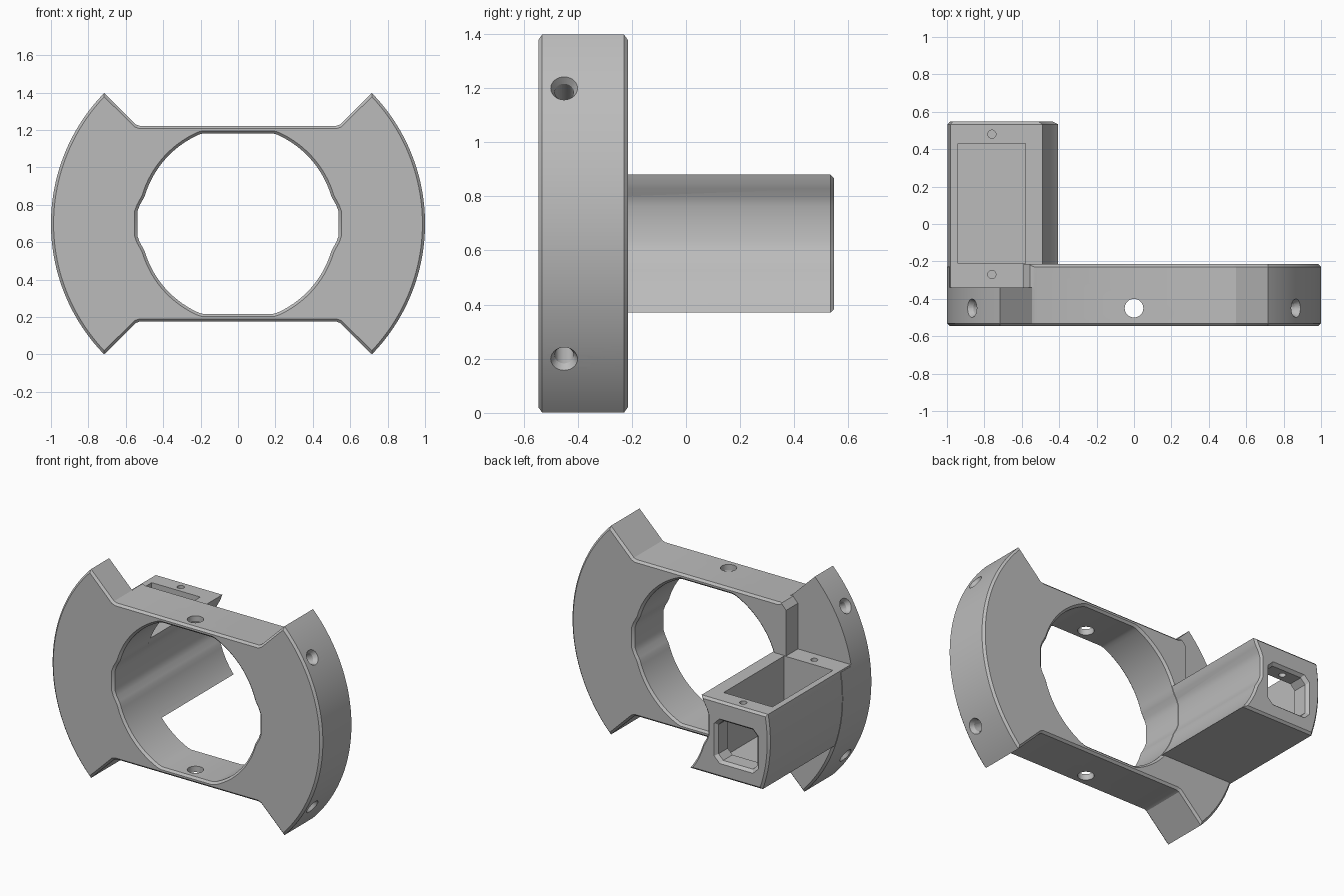
import bpy, bmesh
from math import sin, cos, radians
from mathutils import Vector

if "Cube" in bpy.data.objects:
    bpy.data.objects.remove(bpy.data.objects["Cube"])

MID = 0.699            # height of the ring axis
FRONT, BACK = -0.545, -0.215
ARM_END = 0.547
CHAMFER = 0.014

grey = bpy.data.materials.new("plain grey")
grey.use_nodes = True
grey.diffuse_color = (0.5, 0.5, 0.5, 1)
grey.node_tree.nodes["Principled BSDF"].inputs["Base Color"].default_value = (0.5, 0.5, 0.5, 1)


def finish(bm, name):
    bmesh.ops.recalc_face_normals(bm, faces=bm.faces)
    mesh = bpy.data.meshes.new(name)
    bm.to_mesh(mesh)
    bm.free()
    mesh.materials.append(grey)
    obj = bpy.data.objects.new(name, mesh)
    bpy.context.collection.objects.link(obj)
    return obj


def loft(name, profile, stations, centre=(0, MID), chamfer_at=()):
    """Solid through scaled copies of an x-z profile at (y, scale) stations."""
    bm = bmesh.new()
    cx, cz = centre
    loops = [[bm.verts.new((cx + (x - cx) * s, y, cz + (z - cz) * s)) for x, z in profile]
             for y, s in stations]
    n = len(profile)
    for a, b in zip(loops, loops[1:]):
        for i in range(n):
            j = (i + 1) % n
            bm.faces.new((a[i], a[j], b[j], b[i]))
    bm.faces.new(loops[0])
    bm.faces.new(loops[-1])
    bmesh.ops.recalc_face_normals(bm, faces=bm.faces)
    for y in chamfer_at:
        rim = [e for e in bm.edges if all(abs(v.co.y - y) < 1e-5 for v in e.verts)]
        bmesh.ops.bevel(bm, geom=rim, offset=CHAMFER, segments=1, affect='EDGES')
    return finish(bm, name)


def box(name, x, y, z):
    return loft(name, [(x[0], z[0]), (x[1], z[0]), (x[1], z[1]), (x[0], z[1])],
                [(y[0], 1), (y[1], 1)])


def bore(name, start, end, r1, r2):
    """Round cutter between two points."""
    a, b = Vector(start), Vector(end)
    bm = bmesh.new()
    bmesh.ops.create_cone(bm, cap_ends=True, segments=28, radius1=r1, radius2=r2,
                          depth=(b - a).length)
    rot = (b - a).to_track_quat('Z', 'Y').to_matrix().to_4x4()
    bm.transform(rot)
    bmesh.ops.translate(bm, verts=bm.verts, vec=(a + b) / 2)
    return finish(bm, name)


def combine(target, tool, operation='DIFFERENCE'):
    tool.hide_render = True
    mod = target.modifiers.new("combine", 'BOOLEAN')
    mod.operation, mod.solver, mod.object = operation, 'EXACT', tool
    bpy.context.view_layer.objects.active = target
    bpy.ops.object.modifier_apply(modifier=mod.name)
    bpy.data.objects.remove(tool)


def arc(radius, a0, a1, steps):
    angles = [radians(a0 + (a1 - a0) * i / steps) for i in range(steps + 1)]
    return [(radius * cos(t), radius * sin(t)) for t in angles]


def mirrored(points):
    """Close a first-quadrant run (right to top) into a four-way symmetric loop."""
    half = points + [(-x, z) for x, z in reversed(points)]
    return [(x, MID + z) for x, z in half + [(-x, -z) for x, z in half]]


# Outlines of the ring plate and its opening
outline = mirrored(arc(1.0, 0.8, 44.3, 28) + [(0.545, 0.53), (0.525, 0.523)])
opening = mirrored([(0.538, 0.065), (0.525, 0.1), (0.508, 0.13)]
                   + arc(0.52, 16.5, 66.5, 18) + [(0.185, 0.483)])

# Ring plate with flared opening
plate = loft("ring_bracket", outline, [(FRONT, 1), (BACK, 1)], chamfer_at=(FRONT, BACK))
combine(plate, loft("opening_cutter", opening,
                    [(FRONT - 0.014, 1.056), (FRONT + CHAMFER, 1),
                     (BACK - CHAMFER, 1), (BACK + 0.014, 1.056)]))

# Recess behind the upper right lobe, above the arm
recess = [(-1.1, 0.87), (-0.59, 0.87), (-0.59, 1.185), (-0.555, 1.224),
          (-0.5, 1.226), (-0.5, 1.5), (-1.1, 1.5)]
combine(plate, loft("recess_cutter", recess, [(-0.34, 1), (0, 1)]))

# Box arm: outer side follows the ring, inner side follows the opening
low, high = 0.37, 0.88
side = [(-x, MID + z) for x, z in arc(0.998, -19.24, 10.45, 18)]
arm = loft("arm", [(-0.385, high), (-0.385, low)] + side, [(-0.36, 1), (ARM_END, 1)],
           chamfer_at=(ARM_END,))
combine(arm, loft("arm_inner_cutter", opening,
                  [(-0.6, 1.004), (ARM_END - CHAMFER, 1.004), (ARM_END + 0.014, 1.056)]))
combine(plate, arm, 'UNION')

# Pocket in the arm and the window in its end
combine(plate, box("pocket_cutter", (-0.94, -0.58), (-0.21, 0.43), (0.45, 1.0)))
x0, x1, z0, z1, k = -0.9, -0.61, 0.48, 0.745, 0.035
window = [(x0 + k, z0), (x1 - k, z0), (x1, z0 + k), (x1, z1 - k),
          (x1 - k, z1), (x0 + k, z1), (x0, z1 - k), (x0, z0 + k)]
combine(plate, loft("window_cutter", window,
                    [(0.4, 1), (ARM_END - 0.02, 1), (ARM_END + 0.02, 1.25)],
                    centre=((x0 + x1) / 2, (z0 + z1) / 2)))

# Small screw holes in the arm top
for y in (-0.27, 0.48):
    combine(plate, bore("screw_cutter", (-0.76, y, 0.95), (-0.76, y, 0.7), 0.022, 0.022))

# Vertical hole through both bars
combine(plate, bore("bar_hole_cutter", (0, -0.45, -0.1), (0, -0.45, 1.5), 0.05, 0.05))

# Countersunk radial holes in the rim
for sx in (-1, 1):
    for sz in (-1, 1):
        ray = Vector((sx * cos(radians(30)), 0, sz * sin(radians(30))))
        hub = Vector((0, -0.45, MID))
        combine(plate, bore("rim_hole_cutter", hub + ray * 1.05, hub + ray * 0.75, 0.035, 0.035))
        combine(plate, bore("countersink_cutter", hub + ray * 1.02, hub + ray * 0.97, 0.06, 0.034))

# Shading
plate.data.materials.clear()
plate.data.materials.append(grey)
for o in bpy.context.selected_objects:
    o.select_set(False)
plate.select_set(True)
bpy.context.view_layer.objects.active = plate
bpy.ops.object.shade_smooth_by_angle(angle=radians(25))
